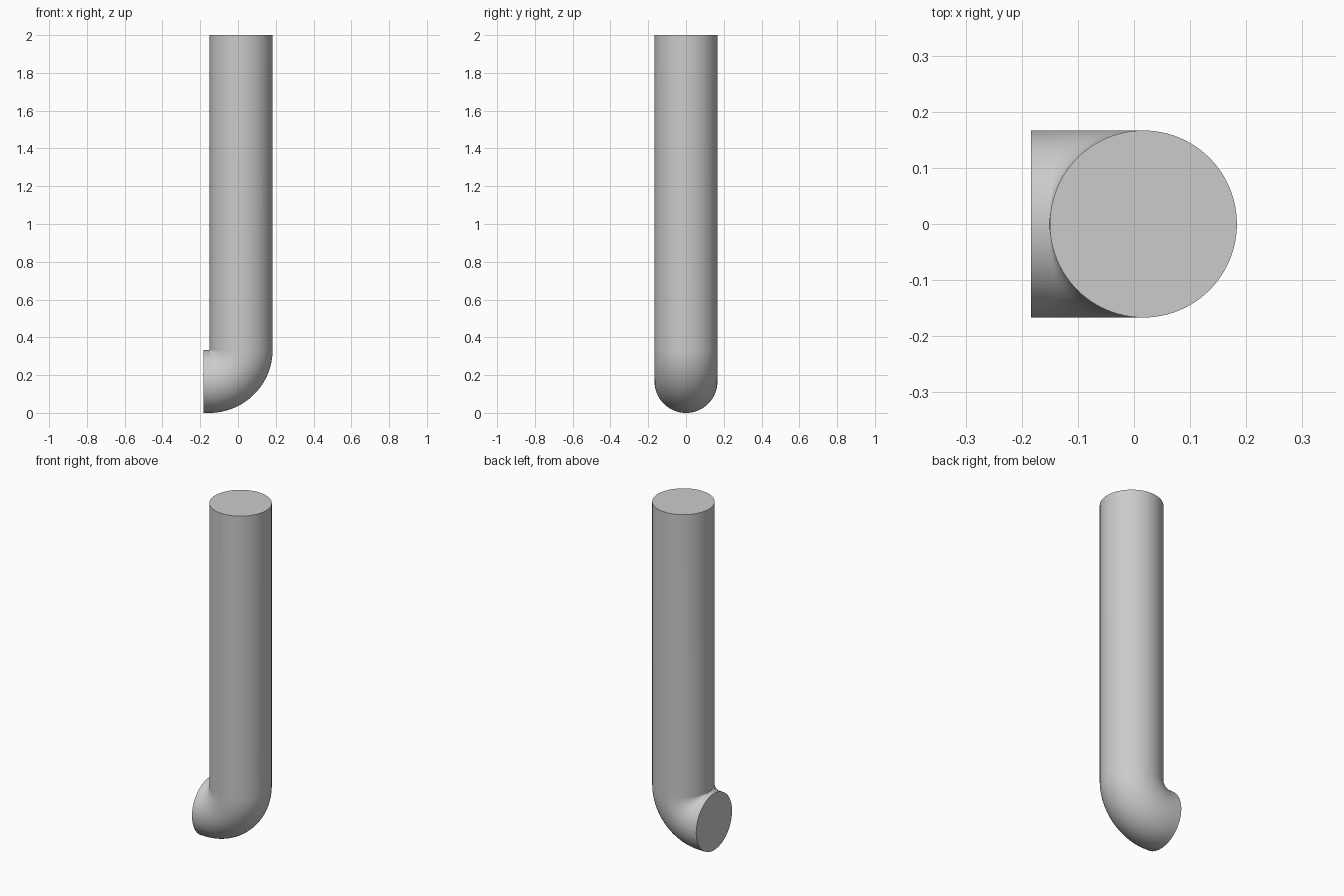
import bpy, bmesh, math
from mathutils import Vector

cube = bpy.data.objects.get("Cube")
if cube:
    bpy.data.objects.remove(cube, do_unlink=True)

RADIUS = 0.1667      # pipe radius
BEND = 0.168         # centreline radius of the tight elbow
AXIS_X = 0.0167      # x of the upright pipe
END_X = -0.1833      # open end of the short stub
HEIGHT = 2.0
SIDES = 96
STEPS = 32

# Grey pipe material
grey = bpy.data.materials.new("light_grey")
grey.use_nodes = True
colour = (0.6, 0.6, 0.6, 1)
grey.diffuse_color = colour
grey.node_tree.nodes["Principled BSDF"].inputs["Base Color"].default_value = colour

# Path stations: centre and the in-plane direction across the pipe
stations = [(Vector((END_X, 0, RADIUS)), Vector((0, 0, -1)))]
pivot = Vector((AXIS_X - BEND, 0, RADIUS + BEND))
for i in range(STEPS + 1):
    a = math.pi / 2 * i / STEPS
    outward = Vector((math.sin(a), 0, -math.cos(a)))
    stations.append((pivot + outward * BEND, outward))
stations.append((Vector((AXIS_X, 0, HEIGHT)), Vector((1, 0, 0))))

# Sweep a circle along the path
bm = bmesh.new()
rings = []
for centre, across in stations:
    ring = []
    for k in range(SIDES):
        t = 2 * math.pi * k / SIDES
        offset = across * math.cos(t) + Vector((0, math.sin(t), 0))
        ring.append(bm.verts.new(centre + offset * RADIUS))
    rings.append(ring)
for low, high in zip(rings, rings[1:]):
    for k in range(SIDES):
        n = (k + 1) % SIDES
        bm.faces.new((low[k], low[n], high[n], high[k]))

# Flat caps on both ends
bm.faces.new(rings[0])
bm.faces.new(rings[-1])
bmesh.ops.recalc_face_normals(bm, faces=bm.faces[:])

mesh = bpy.data.meshes.new("elbow_pipe")
bm.to_mesh(mesh)
bm.free()
mesh.materials.append(grey)
pipe = bpy.data.objects.new("elbow_pipe", mesh)
bpy.context.collection.objects.link(pipe)

# Smooth walls, sharp rims
bpy.ops.object.select_all(action='DESELECT')
pipe.select_set(True)
bpy.context.view_layer.objects.active = pipe
bpy.ops.object.shade_smooth_by_angle(angle=math.radians(40))
